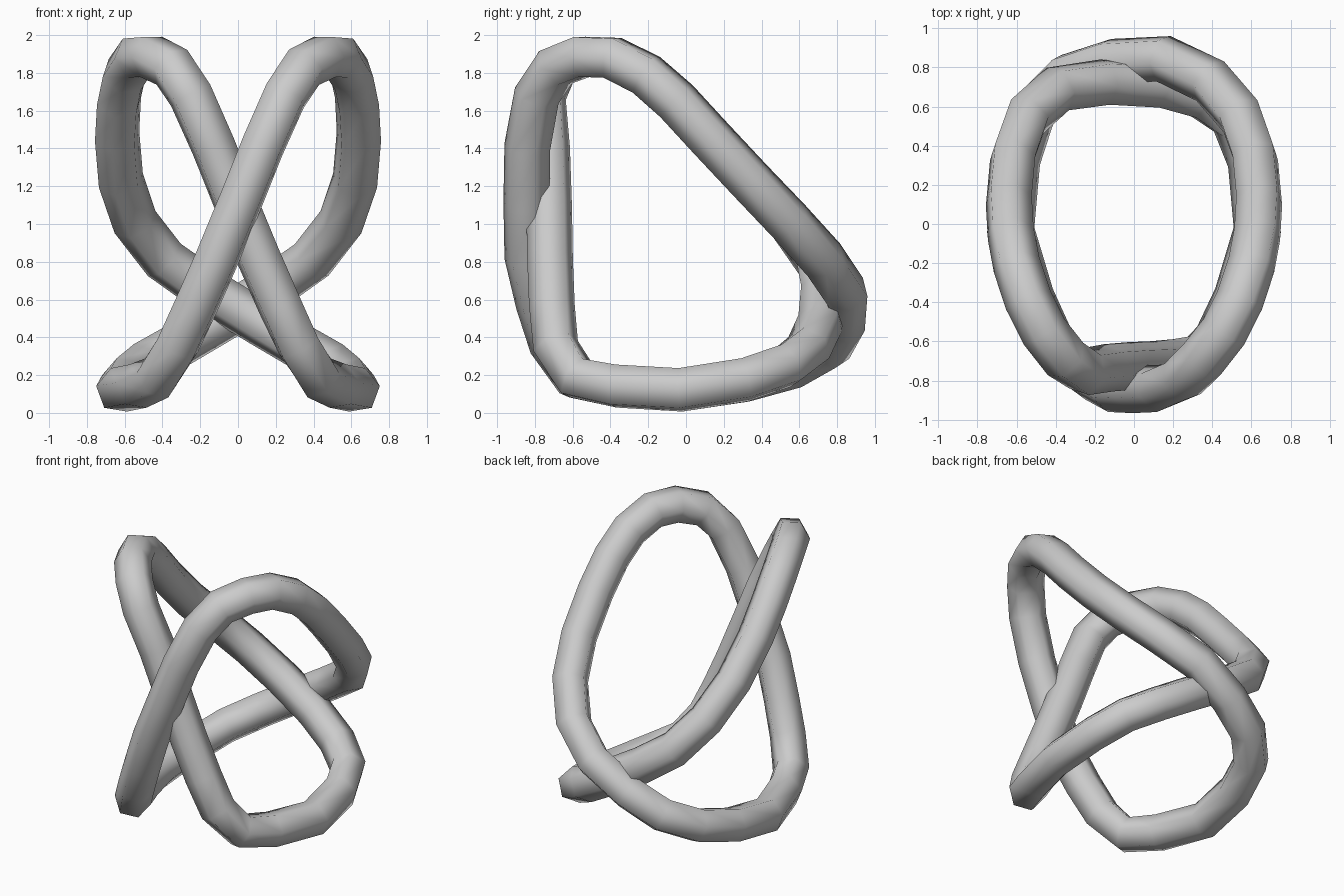
import bpy
import bmesh
import math
from mathutils import Vector

cube = bpy.data.objects.get("Cube")
if cube:
    bpy.data.objects.remove(cube, do_unlink=True)

grey = bpy.data.materials.new("plain_grey")
grey.use_nodes = True
colour = (0.6, 0.6, 0.6, 1)
grey.diffuse_color = colour
grey.node_tree.nodes["Principled BSDF"].inputs["Base Color"].default_value = colour

RADIUS = 0.123
SIDES = 6

# Centre line: x, depth of the outer ring, depth of the inner ring, height
PATH = [
    # front leg, rising
    (-.32, -.71, -.69, .355), (-.22, -.78, -.71, .57), (-.11, -.84, -.72, .82),
    (.01, -.845, -.725, 1.11), (.13, -.84, -.735, 1.41), (.25, -.79, -.755, 1.68),
    # top bend
    (.35, -.69, -.69, 1.83), (.46, -.55, -.55, 1.885), (.54, -.39, -.39, 1.88),
    (.60, -.21, -.21, 1.79), (.63, -.05, -.05, 1.65),
    # slope down to the back
    (.64, .12, .12, 1.465), (.62, .34, .34, 1.23), (.545, .55, .55, 1.01),
    (.39, .73, .69, .81), (.15, .845, .725, .64),
    # back crossing and base
    (-.12, .83, .71, .475), (-.34, .76, .65, .345), (-.51, .59, .53, .25),
    (-.60, .32, .31, .175), (-.63, -.03, -.03, .122), (-.53, -.37, -.37, .142),
    (-.43, -.59, -.58, .185),
]


def tube_ring(name, points):
    """Closed six-sided tube whose ridges point away from the ring's middle."""
    count = len(points)
    middle = sum(points, Vector()) / count
    bm = bmesh.new()
    sections = []
    for i, p in enumerate(points):
        along = (points[(i + 1) % count] - points[i - 1]).normalized()
        outward = p - middle
        outward = (outward - along * outward.dot(along)).normalized()
        sideways = along.cross(outward)
        section = []
        for k in range(SIDES):
            a = math.tau * k / SIDES
            offset = outward * math.cos(a) + sideways * math.sin(a)
            section.append(bm.verts.new(p + offset * RADIUS))
        sections.append(section)
    for i in range(count):
        this, after = sections[i - 1], sections[i]
        for k in range(SIDES):
            face = bm.faces.new((this[k - 1], this[k], after[k], after[k - 1]))
            face.smooth = True
    bmesh.ops.recalc_face_normals(bm, faces=bm.faces)
    mesh = bpy.data.meshes.new(name)
    bm.to_mesh(mesh)
    bm.free()
    mesh.materials.append(grey)
    ring = bpy.data.objects.new(name, mesh)
    bpy.context.collection.objects.link(ring)


# The inner ring leans the other way and passes inside the outer one
tube_ring("outer_ring", [Vector((x, y, z)) for x, y, _, z in PATH])
tube_ring("inner_ring", [Vector((-x, y, z)) for x, _, y, z in PATH])
